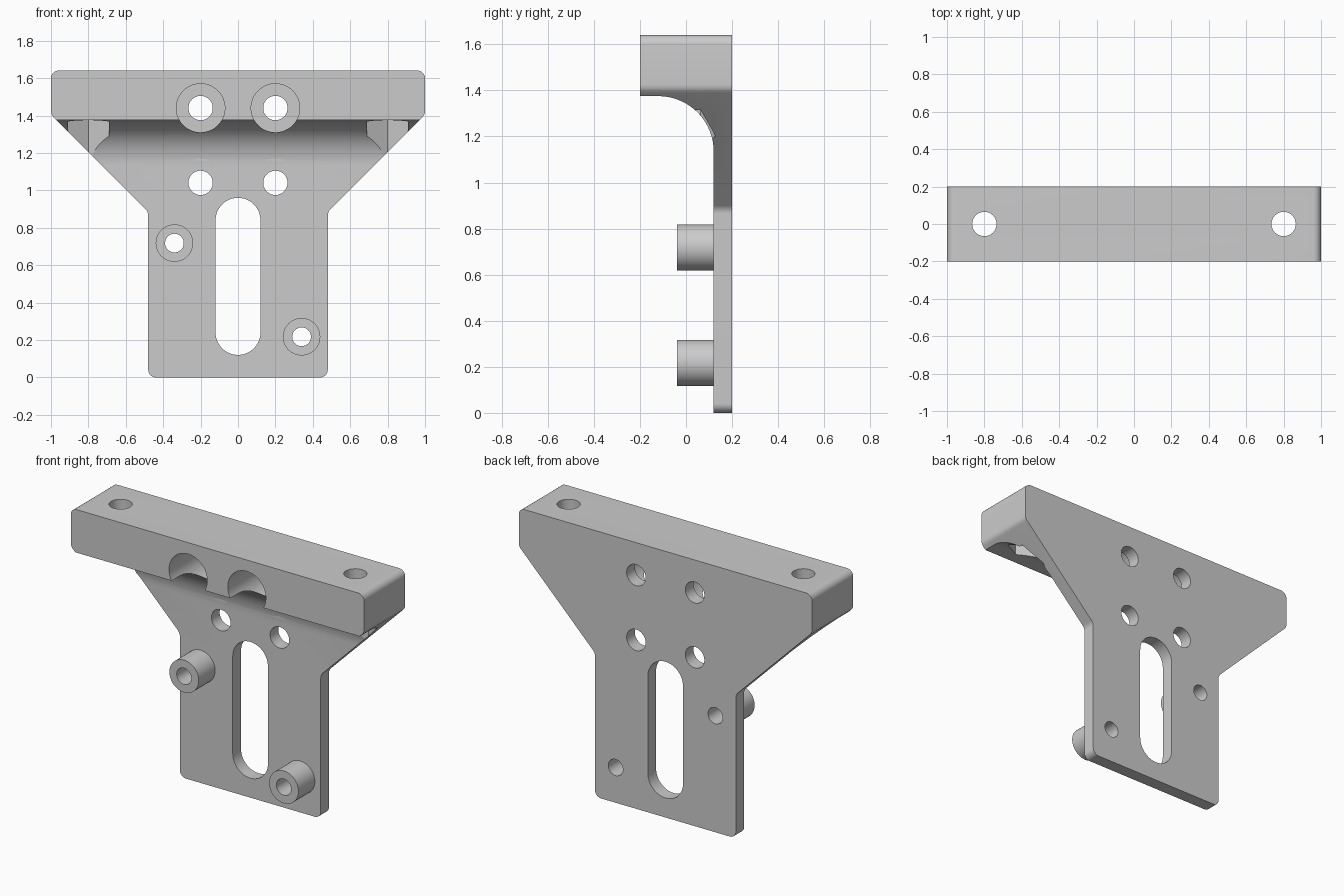
import bpy, bmesh, math
from mathutils import Matrix, Vector

cube = bpy.data.objects.get("Cube")
if cube:
    bpy.data.objects.remove(cube, do_unlink=True)

grey = bpy.data.materials.new("plain grey")
grey.use_nodes = True
COLOUR = (0.6, 0.6, 0.6, 1)
grey.diffuse_color = COLOUR
grey.node_tree.nodes["Principled BSDF"].inputs["Base Color"].default_value = COLOUR


def finish(name, bm):
    bmesh.ops.recalc_face_normals(bm, faces=bm.faces)
    mesh = bpy.data.meshes.new(name)
    bm.to_mesh(mesh)
    bm.free()
    mesh.materials.append(grey)
    obj = bpy.data.objects.new(name, mesh)
    bpy.context.collection.objects.link(obj)
    return obj


def prism(name, points, offset):
    """Closed solid from an outline of 3D points swept along an offset."""
    bm = bmesh.new()
    near = [bm.verts.new(p) for p in points]
    far = [bm.verts.new(Vector(p) + Vector(offset)) for p in points]
    bm.faces.new(near)
    bm.faces.new(far[::-1])
    for i in range(len(near)):
        bm.faces.new((near[i - 1], near[i], far[i], far[i - 1]))
    return finish(name, bm)


def cylinder(name, radius, depth, place, segments=48):
    bm = bmesh.new()
    bmesh.ops.create_cone(bm, cap_ends=True, segments=segments, radius1=radius,
                          radius2=radius, depth=depth, matrix=place)
    return finish(name, bm)


def rod(name, x, z, radius, y0, y1):
    """Cylinder along y."""
    place = Matrix.Translation((x, (y0 + y1) / 2, z)) @ Matrix.Rotation(math.pi / 2, 4, "X")
    return cylinder(name, radius, y1 - y0, place)


def post(name, x, radius, z0, z1, segments=48):
    """Upright cylinder or hexagon, with a corner facing the back."""
    return cylinder(name, radius, z1 - z0, Matrix.Translation((x, 0, (z0 + z1) / 2)), segments)


def rounded(corners, steps=6):
    """Round each (x, z, radius) corner of a closed outline."""
    out = []
    for i, (x, z, r) in enumerate(corners):
        p = Vector((x, z))
        a = (Vector(corners[i - 1][:2]) - p).normalized()
        b = (Vector(corners[(i + 1) % len(corners)][:2]) - p).normalized()
        half_angle = a.angle(b) / 2
        centre = p + (a + b).normalized() * (r / math.sin(half_angle))
        reach = r / math.tan(half_angle)
        start, end = p + a * reach - centre, p + b * reach - centre
        for k in range(steps + 1):
            out.append(centre + start.lerp(end, k / steps).normalized() * r)
    return out


def combine(body, tool, operation):
    mod = body.modifiers.new(operation, "BOOLEAN")
    mod.operation = operation
    mod.solver = "EXACT"
    mod.object = tool
    bpy.context.view_layer.objects.active = body
    bpy.ops.object.modifier_apply(modifier=mod.name)
    bpy.data.objects.remove(tool, do_unlink=True)


# Bracket body: front outline, trimmed by a side profile with a curved gusset
half = [(0.48, 0, 0.04), (0.48, 0.885, 0.05), (1, 1.405, 0.05), (1, 1.64, 0.04)]
outline = rounded(half + [(-x, z, r) for x, z, r in reversed(half)])
body = prism("bracket", [(x, -0.2, z) for x, z in outline], (0, 0.4, 0))

side = [(0.3, -0.1), (0.3, 1.8), (-0.3, 1.8), (-0.3, 1.375)]
for k in range(25):
    a = math.pi / 2 * (1 - k / 24)
    side.append((-0.12 + 0.24 * math.cos(a), 1.135 + 0.24 * math.sin(a)))
side.append((0.12, -0.1))
combine(body, prism("side_profile", [(-1.2, y, z) for y, z in side], (2.4, 0, 0)), "INTERSECT")

# Standoffs with through holes
for x, z in ((-0.34, 0.718), (0.34, 0.217)):
    combine(body, rod("standoff", x, z, 0.1, -0.04, 0.16), "UNION")
    combine(body, rod("standoff_hole", x, z, 0.05, -0.3, 0.4), "DIFFERENCE")

# Central slot
slot = []
for centre, first in ((0.84, 0), (0.24, math.pi)):
    for k in range(25):
        a = first + math.pi * k / 24
        slot.append((0.12 * math.cos(a), -0.4, centre + 0.12 * math.sin(a)))
combine(body, prism("slot", slot, (0, 0.9, 0)), "DIFFERENCE")

for side_x in (-1, 1):
    # Counterbored holes through the plate
    for z in (1.04, 1.44):
        combine(body, rod("counterbore", side_x * 0.2, z, 0.13, -0.4, 0.119), "DIFFERENCE")
        combine(body, rod("bolt_hole", side_x * 0.2, z, 0.065, -0.5, 0.5), "DIFFERENCE")
    # Upright holes with hexagonal nut pockets below
    combine(body, post("nut_pocket", side_x * 0.8, 0.127, 1.0, 1.44, 6), "DIFFERENCE")
    combine(body, post("top_hole", side_x * 0.8, 0.065, 1.3, 1.8), "DIFFERENCE")

bpy.ops.object.select_all(action="DESELECT")
body.select_set(True)
bpy.context.view_layer.objects.active = body
bpy.ops.object.shade_smooth_by_angle(angle=math.radians(30))
